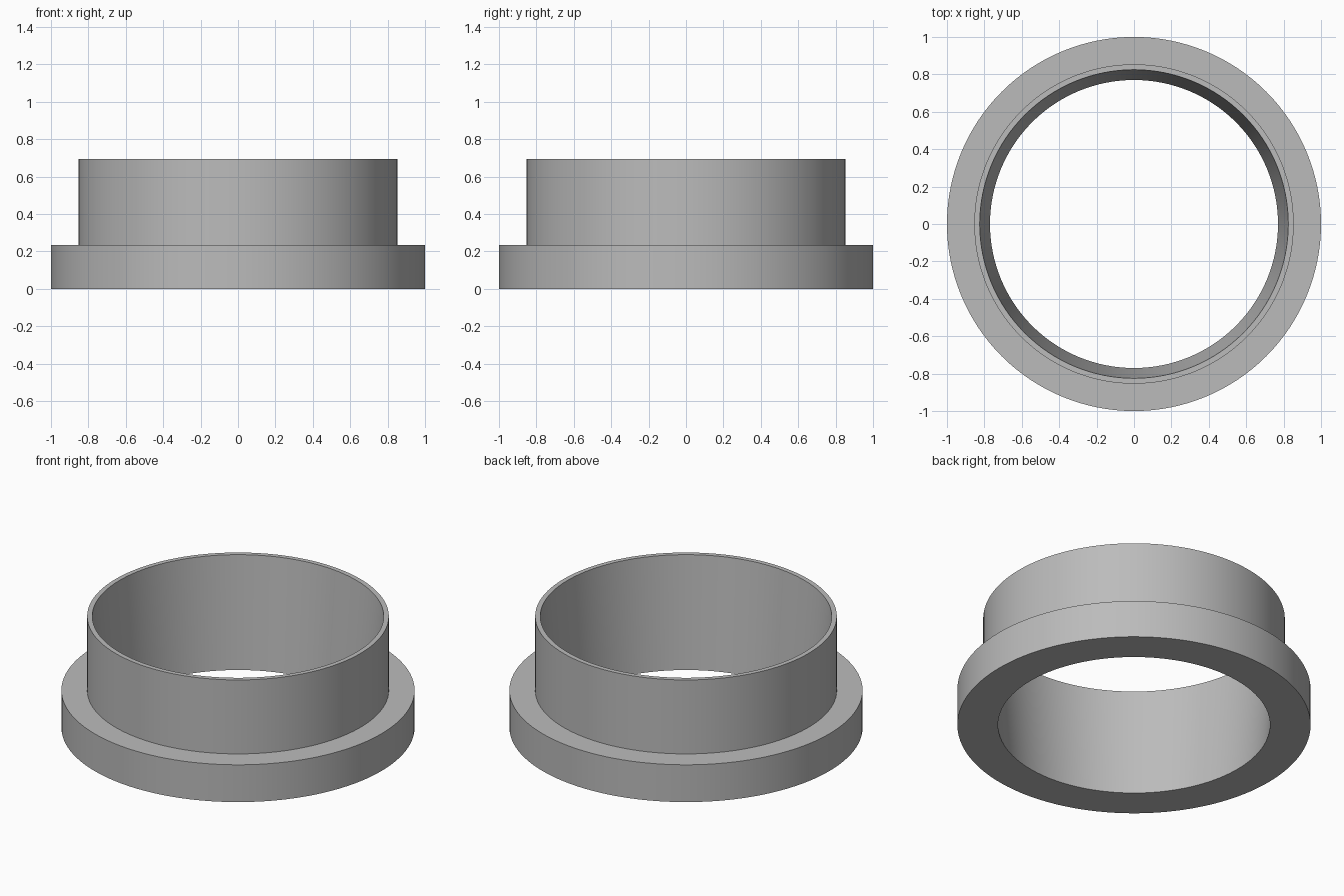
import bpy
import bmesh
import math

cube = bpy.data.objects.get("Cube")
if cube:
    bpy.data.objects.remove(cube, do_unlink=True)

SEGMENTS = 128

# Plain grey material
grey = bpy.data.materials.new("plain grey")
grey.use_nodes = True
colour = (0.5, 0.5, 0.5, 1)
grey.diffuse_color = colour
grey.node_tree.nodes["Principled BSDF"].inputs["Base Color"].default_value = colour


def lathe(name, profile, material):
    """Revolve a closed (radius, height) profile around z."""
    bm = bmesh.new()
    rings = []
    for i in range(SEGMENTS):
        a = math.tau * i / SEGMENTS
        rings.append([bm.verts.new((r * math.cos(a), r * math.sin(a), z)) for r, z in profile])
    n = len(profile)
    for i, ring in enumerate(rings):
        following = rings[(i + 1) % SEGMENTS]
        for j in range(n):
            k = (j + 1) % n
            bm.faces.new((ring[j], following[j], following[k], ring[k]))
    bmesh.ops.recalc_face_normals(bm, faces=bm.faces)
    mesh = bpy.data.meshes.new(name)
    bm.to_mesh(mesh)
    bm.free()
    mesh.materials.append(material)
    obj = bpy.data.objects.new(name, mesh)
    bpy.context.collection.objects.link(obj)
    bpy.ops.object.select_all(action="DESELECT")
    obj.select_set(True)
    bpy.context.view_layer.objects.active = obj
    bpy.ops.object.shade_smooth_by_angle(angle=math.radians(30))
    return obj


# Flange, collar and tapered bore in a single turned profile
lathe("flanged_collar", [
    (0.77, 0), (1, 0), (1, 0.233),
    (0.854, 0.233), (0.854, 0.695), (0.825, 0.695),
], grey)
